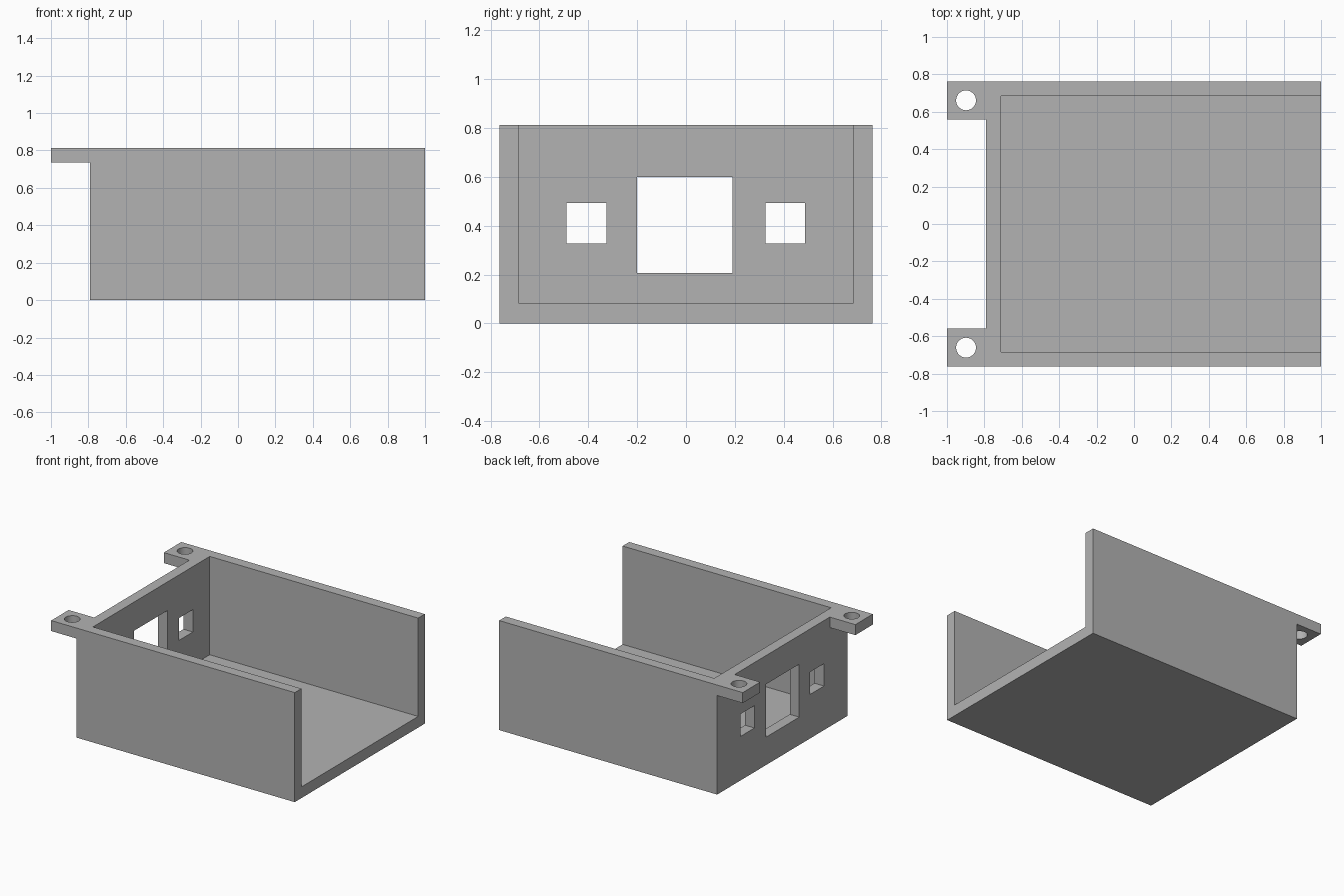
import bpy

cube = bpy.data.objects.get("Cube")
if cube:
    bpy.data.objects.remove(cube, do_unlink=True)

# Main dimensions
BACK, FRONT = -0.79, 1.0
HALF_W, HEIGHT = 0.763, 0.813
WALL, FLOOR = 0.078, 0.083
TAB = 0.205

grey = bpy.data.materials.new("plain_grey")
grey.use_nodes = True
colour = (0.45, 0.45, 0.45, 1)
grey.diffuse_color = colour
grey.node_tree.nodes["Principled BSDF"].inputs["Base Color"].default_value = colour


def box(name, x, y, z):
    """Box spanning the given (low, high) ranges."""
    bpy.ops.mesh.primitive_cube_add(size=1)
    ob = bpy.context.object
    ob.name = name
    ob.location = [(a + b) / 2 for a, b in (x, y, z)]
    ob.scale = [b - a for a, b in (x, y, z)]
    bpy.ops.object.transform_apply(location=True, rotation=False, scale=True)
    ob.data.materials.append(grey)
    return ob


def combine(target, tool, operation):
    """Apply a boolean to the target and discard the tool."""
    bpy.context.view_layer.objects.active = target
    mod = target.modifiers.new(operation, "BOOLEAN")
    mod.operation, mod.solver, mod.object = operation, "EXACT", tool
    bpy.ops.object.modifier_apply(modifier=mod.name)
    bpy.data.objects.remove(tool, do_unlink=True)


# Tray, open at the top and at one end
tray = box("open_tray", (BACK, FRONT), (-HALF_W, HALF_W), (0, HEIGHT))
inner = HALF_W - WALL
combine(tray, box("cavity", (BACK + WALL, FRONT + 1), (-inner, inner),
                  (FLOOR, HEIGHT + 1)), "DIFFERENCE")

# Mounting tabs with round screw holes
for side in (-1, 1):
    y = sorted((side * HALF_W, side * (HALF_W - TAB)))
    combine(tray, box("mounting_tab", (-1, BACK + WALL / 2), y,
                      (HEIGHT - WALL, HEIGHT)), "UNION")
    bpy.ops.mesh.primitive_cylinder_add(
        vertices=48, radius=0.053, depth=0.4,
        location=(-0.898, side * 0.661, HEIGHT))
    hole = bpy.context.object
    hole.data.materials.append(grey)
    combine(tray, hole, "DIFFERENCE")

# Openings through the end wall: one large, two small
for y, z in (((-0.2, 0.19), (0.207, 0.6)),
             ((-0.49, -0.325), (0.327, 0.493)),
             ((0.325, 0.488), (0.327, 0.493))):
    combine(tray, box("opening", (BACK - 0.1, BACK + WALL + 0.1), y, z), "DIFFERENCE")

# Crisp planar faces, smooth hole walls
tray.select_set(True)
bpy.context.view_layer.objects.active = tray
bpy.ops.object.shade_smooth_by_angle()
